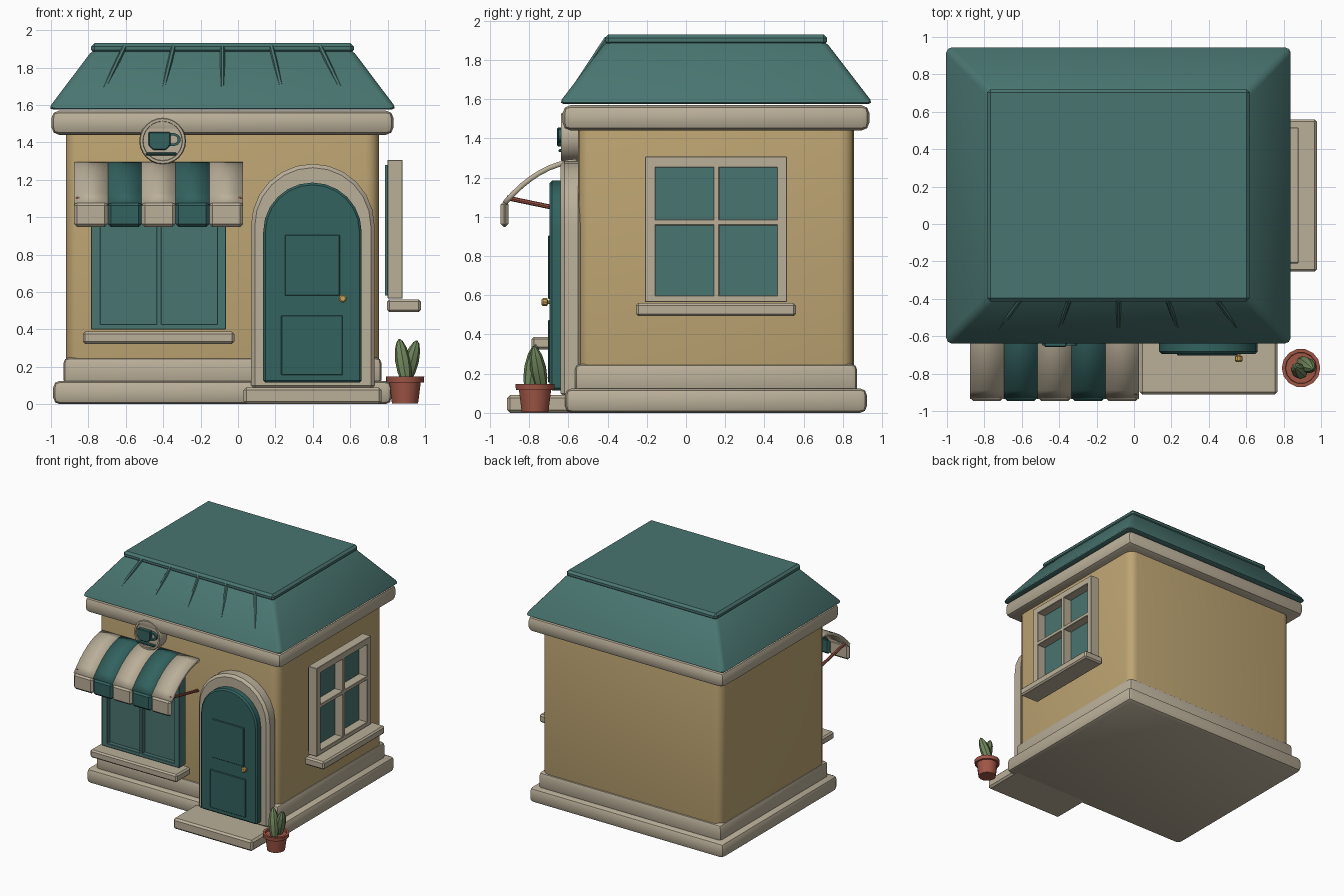
import bpy, bmesh, math
from mathutils import Vector, Matrix

cube = bpy.data.objects.get("Cube")
if cube:
    bpy.data.objects.remove(cube, do_unlink=True)


def material(name, r, g, b):
    lin = [((c / 255 + 0.055) / 1.055) ** 2.4 for c in (r, g, b)] + [1]
    m = bpy.data.materials.new(name)
    m.use_nodes = True
    m.diffuse_color = lin
    m.node_tree.nodes["Principled BSDF"].inputs["Base Color"].default_value = lin
    return m


WALL = material("wall_tan", 190, 165, 115)
CREAM = material("trim_cream", 186, 175, 153)
TEAL = material("roof_teal", 73, 117, 112)
DARK = material("door_teal", 50, 98, 95)
CLAY = material("terracotta", 160, 86, 70)
GREEN = material("cactus_green", 112, 135, 92)
GOLD = material("brass", 205, 165, 90)


def finish(name, bm, mat, bevel=0, segs=1):
    """Bevel, store and smooth one part."""
    bmesh.ops.recalc_face_normals(bm, faces=bm.faces)
    if bevel:
        sharp = [e for e in bm.edges if e.calc_face_angle(0) > 0.6]
        bmesh.ops.bevel(bm, geom=sharp, offset=bevel, segments=segs,
                        profile=0.5, affect='EDGES', clamp_overlap=True)
    me = bpy.data.meshes.new(name)
    bm.to_mesh(me)
    bm.free()
    me.materials.append(mat)
    ob = bpy.data.objects.new(name, me)
    bpy.context.collection.objects.link(ob)
    bpy.ops.object.select_all(action='DESELECT')
    ob.select_set(True)
    bpy.context.view_layer.objects.active = ob
    bpy.ops.object.shade_smooth_by_angle(angle=math.radians(32))
    return ob


def box(name, x, y, z, mat, bevel=0, segs=1, top=None):
    """Box from ranges; top gives other x and y ranges for the upper face."""
    bm = bmesh.new()
    bmesh.ops.create_cube(bm, size=1)
    for v in bm.verts:
        xr, yr = top if top and v.co.z > 0 else (x, y)
        v.co = (xr[v.co.x > 0], yr[v.co.y > 0], z[v.co.z > 0])
    return finish(name, bm, mat, bevel, segs)


def prism(name, pts, y0, y1, mat, bevel=0):
    """Extrude an x-z outline along y."""
    bm = bmesh.new()
    face = bm.faces.new([bm.verts.new((px, y0, pz)) for px, pz in pts])
    new = bmesh.ops.extrude_face_region(bm, geom=[face])["geom"]
    for v in new:
        if isinstance(v, bmesh.types.BMVert):
            v.co.y = y1
    return finish(name, bm, mat, bevel)


def arch(name, cx, half, z0, top, y0, y1, mat, bevel):
    n = 12
    pts = [(cx + half * math.cos(math.pi * i / n),
            top - half + half * math.sin(math.pi * i / n)) for i in range(n + 1)]
    return prism(name, pts + [(cx - half, z0), (cx + half, z0)], y0, y1, mat, bevel)


def lathe(name, profile, mat, sides, start, end):
    """Spin a radius-height profile around the axis from start to end."""
    start, axis = Vector(start), Vector(end) - Vector(start)
    rot = Vector((0, 0, 1)).rotation_difference(axis).to_matrix()
    bm = bmesh.new()
    rings = []
    for r, h in profile:
        rings.append([bm.verts.new(start + axis * h + rot @ Vector((
            r * math.cos(math.tau * i / sides), r * math.sin(math.tau * i / sides), 0)))
            for i in range(sides)])
    for a, b in zip(rings, rings[1:]):
        for i in range(sides):
            j = (i + 1) % sides
            bm.faces.new((a[i], a[j], b[j], b[i]))
    bm.faces.new(rings[0])
    bm.faces.new(rings[-1])
    return finish(name, bm, mat)


# Main body, all tiers share one centre
CX, CY = -0.083, 0.153


def tier(name, hx, hy, z, mat, bevel, segs=1, top=None):
    rng = lambda a, b: ((CX - a, CX + a), (CY - b, CY + b))
    x, y = rng(hx, hy)
    return box(name, x, y, z, mat, bevel, segs, rng(*top) if top else None)


tier("base_lower", 0.905, 0.77, (0, 0.125), CREAM, 0.035, 2)
tier("base_upper", 0.85, 0.72, (0.1, 0.25), CREAM, 0.03, 2)
tier("walls", 0.836, 0.703, (0.15, 1.53), WALL, 0.07, 4)
tier("cornice", 0.915, 0.783, (1.44, 1.57), CREAM, 0.042, 2)
tier("roof", 0.935, 0.805, (1.575, 1.9), TEAL, 0.03, 2, (0.69, 0.555))
tier("roof_cap", 0.702, 0.567, (1.875, 1.93), TEAL, 0.018)

# Seams on the front slope
for i in range(-2, 3):
    lathe("roof_rib", [(0.013, 0), (0.013, 1)], TEAL, 6,
          (CX + i * 0.335, -0.605, 1.605), (CX + i * 0.262, -0.405, 1.91))

# Door with arched surround, raised panels and knob
arch("door_surround", 0.4, 0.33, 0.08, 1.285, -0.64, -0.53, CREAM, 0.02)
arch("door", 0.398, 0.263, 0.115, 1.185, -0.695, -0.6, DARK, 0.012)
box("door_panel_upper", (0.25, 0.545), (-0.703, -0.69), (0.58, 0.905), DARK, 0.004)
box("door_panel_lower", (0.23, 0.56), (-0.703, -0.69), (0.155, 0.475), DARK, 0.004)
lathe("door_knob", [(0.01, 0), (0.01, 0.3), (0.021, 0.4), (0.021, 0.85), (0.014, 1)],
      GOLD, 10, (0.56, -0.69, 0.565), (0.56, -0.737, 0.565))
box("doorstep", (0.03, 0.768), (-0.912, -0.55), (0, 0.09), CREAM, 0.015)

# Front window
wy = (-0.69, -0.6)
box("front_glass", (-0.77, -0.08), (-0.655, -0.605), (0.41, 1.17), TEAL)
for x in ((-0.785, -0.735), (-0.435, -0.41), (-0.112, -0.065)):
    box("front_window_post", x, wy, (0.4, 1.18), TEAL, 0.003)
for z in ((0.4, 0.43), (1.14, 1.18)):
    box("front_window_rail", (-0.785, -0.065), wy, z, TEAL, 0.003)
box("front_sill", (-0.83, -0.02), (-0.787, -0.6), (0.323, 0.388), CREAM, 0.012)

# Side window
wx = (0.80, 0.88)
box("side_glass", (0.787, 0.805), (-0.19, 0.495), (0.58, 1.28), TEAL)
for y in ((-0.21, -0.155), (0.14, 0.17), (0.463, 0.515)):
    box("side_window_post", wx, y, (0.57, 1.307), CREAM, 0.003)
for z in ((0.565, 0.6), (0.957, 0.987), (1.252, 1.307)):
    box("side_window_rail", wx, (-0.21, 0.515), z, CREAM, 0.003)
box("side_sill", (0.797, 0.978), (-0.255, 0.56), (0.493, 0.56), CREAM, 0.012)

# Striped awning with a hanging valance
steps, width = 8, 0.181
p0, p1, p2 = Vector((-0.555, 1.283)), Vector((-0.75, 1.275)), Vector((-0.925, 1.07))
for s in range(5):
    x0 = -0.877 + s * width
    mat = DARK if s % 2 else CREAM
    bm = bmesh.new()
    rows = []
    for i in range(steps + 1):
        t = i / steps
        p = p0 * (1 - t) ** 2 + p1 * 2 * t * (1 - t) + p2 * t * t
        rows.append([bm.verts.new((x, p.x, p.y)) for x in (x0, x0 + width)])
    for a, b in zip(rows, rows[1:]):
        bm.faces.new((a[0], a[1], b[1], b[0]))
    ob = finish("awning_stripe", bm, mat)
    sol = ob.modifiers.new("thickness", 'SOLIDIFY')
    sol.thickness, sol.offset = 0.026, 0
    box("awning_valance", (x0, x0 + width), (-0.945, -0.905), (0.947, 1.08), mat, 0.017)
for x in (-0.857, 0.01):
    lathe("awning_rod", [(0.012, 0), (0.012, 1)], CLAY, 8,
          (x, -0.545, 1.02), (x, -0.915, 1.097))

# Round sign with a raised cup
lathe("sign_disc", [(0.125, 0), (0.125, 0.85), (0.12, 1), (0.106, 1), (0.104, 0.88)],
      CREAM, 24, (-0.403, -0.55, 1.407), (-0.403, -0.637, 1.407))
prism("cup_body", [(-0.478, 1.455), (-0.362, 1.455), (-0.362, 1.385), (-0.385, 1.36),
                   (-0.455, 1.36), (-0.478, 1.385)], -0.657, -0.615, DARK, 0.004)
box("cup_saucer", (-0.492, -0.328), (-0.65, -0.615), (1.33, 1.345), DARK, 0.004)
bm = bmesh.new()
ring = []
for i in range(16):
    a = math.tau * i / 16
    ring.append([bm.verts.new((-0.35 + r * math.cos(a), y, 1.415 + r * 0.8 * math.sin(a)))
                 for r, y in ((0.044, -0.65), (0.044, -0.615), (0.028, -0.615), (0.028, -0.65))])
for a, b in zip(ring, ring[1:] + ring[:1]):
    for k in range(4):
        m = (k + 1) % 4
        bm.faces.new((a[k], a[m], b[m], b[k]))
finish("cup_handle", bm, DARK)

# Potted cactus
px, py = 0.893, -0.77
lathe("plant_pot", [(0.07, 0), (0.084, 0.78), (0.1, 0.78), (0.103, 1), (0.084, 1), (0.082, 0.88)],
      CLAY, 14, (px, py, 0.005), (px, py, 0.147))
stem = [(0.026, 0), (0.038, 0.25), (0.041, 0.5), (0.032, 0.78), (0.017, 0.94), (0.004, 1)]
lathe("cactus_left", stem, GREEN, 8, (0.9, -0.8, 0.12), (0.862, -0.767, 0.348))
lathe("cactus_right", stem, GREEN, 8, (0.895, -0.735, 0.12), (0.957, -0.775, 0.34))
